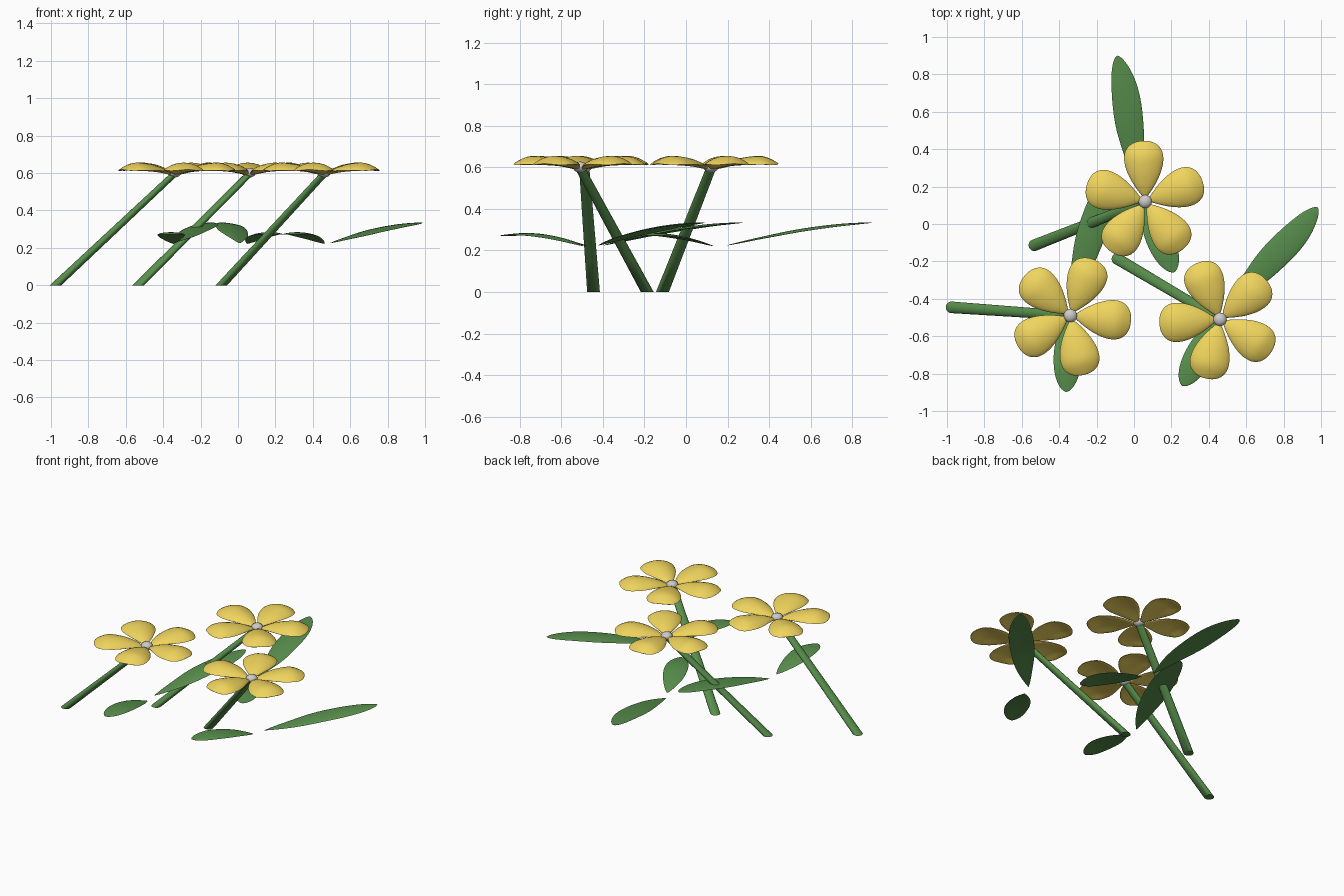
import bpy, bmesh, math
from mathutils import Vector, Matrix

if "Cube" in bpy.data.objects:
    bpy.data.objects.remove(bpy.data.objects["Cube"])


def material(name, rgb):
    m = bpy.data.materials.new(name)
    m.diffuse_color = (*rgb, 1)
    m.use_nodes = True
    m.node_tree.nodes["Principled BSDF"].inputs["Base Color"].default_value = m.diffuse_color
    return m


YELLOW = material("petal_yellow", (0.87, 0.66, 0.11))
GREEN = material("leaf_green", (0.10, 0.28, 0.075))


def skin(name, rings, mat, place):
    """Join a row of closed rings into a capped, smooth solid."""
    bm = bmesh.new()
    loops = [[bm.verts.new(p) for p in ring] for ring in rings]
    n = len(rings[0])
    for a, b in zip(loops, loops[1:]):
        for i in range(n):
            j = (i + 1) % n
            bm.faces.new((a[i], a[j], b[j], b[i]))
    bm.faces.new(loops[0][::-1])
    bm.faces.new(loops[-1])
    bmesh.ops.recalc_face_normals(bm, faces=bm.faces)
    me = bpy.data.meshes.new(name)
    bm.to_mesh(me)
    bm.free()
    ob = bpy.data.objects.new(name, me)
    bpy.context.collection.objects.link(ob)
    ob.matrix_world = place
    if mat:
        me.materials.append(mat)
    bpy.ops.object.select_all(action='DESELECT')
    ob.select_set(True)
    bpy.context.view_layer.objects.active = ob
    bpy.ops.object.shade_smooth_by_angle(angle=math.radians(50))
    return ob


def along(pts, t):
    """Catmull-Rom point on a path, t from 0 to 1."""
    p = [Vector(q) for q in pts]
    p = [2 * p[0] - p[1]] + p + [2 * p[-1] - p[-2]]
    s = t * (len(pts) - 1)
    i = min(int(s), len(pts) - 2)
    f = s - i
    a, b, c, d = p[i:i + 4]
    return 0.5 * (2 * b + (c - a) * f + (2 * a - 5 * b + 4 * c - d) * f * f
                  + (3 * b - a - 3 * c + d) * f ** 3)


def blade(name, path, half_w, half_t, droop, a, b, mat, place, steps=26, n=20):
    """Leaf or petal: lens cross-section swept along a path, width t^a (1-t)^b."""
    peak = a / (a + b)
    rings = []
    for k in range(steps + 1):
        t = 0.5 - 0.5 * math.cos(math.pi * (0.015 + 0.982 * k / steps))
        c = along(path, t)
        d = along(path, min(1, t + 0.01)) - along(path, max(0, t - 0.01))
        side = Vector((-d.y, d.x, 0)).normalized()
        w = (t / peak) ** a * ((1 - t) / (1 - peak)) ** b
        th = half_t * math.sqrt(4 * t * (1 - t))
        ring = []
        for i in range(n):
            u = 2 * math.pi * i / n
            z = th * math.sin(u) - droop * (w * math.cos(u)) ** 2
            ring.append(c + side * half_w * w * math.cos(u) + Vector((0, 0, z)))
        rings.append(ring)
    return skin(name, rings, mat, place)


def circle(c, r, n=20):
    return [Vector((c[0] + r * math.cos(2 * math.pi * i / n),
                    c[1] + r * math.sin(2 * math.pi * i / n), c[2])) for i in range(n)]


# Paths in the frame of one plant, flower centre at x = y = 0
PETAL = [(0.012, 0, 0.592), (0.09, 0, 0.618), (0.17, 0, 0.636), (0.25, 0, 0.642), (0.325, 0, 0.618)]
LONG_LEAF = [(-0.05, 0.08, 0.225), (-0.06, 0.25, 0.262), (-0.085, 0.42, 0.296),
             (-0.11, 0.6, 0.321), (-0.15, 0.78, 0.335)]
SHORT_LEAF = [(-0.01, 0.01, 0.222), (0.04, -0.12, 0.258), (0.10, -0.25, 0.278), (0.155, -0.378, 0.272)]
BASE = Vector((0.637 * math.cos(math.radians(201.5)), 0.637 * math.sin(math.radians(201.5)), 0))

for x, y, turn in [(0.06, 0.12, 0), (-0.34, -0.49, -25.5), (0.46, -0.51, -52)]:
    place = Matrix.Translation((x, y, 0)) @ Matrix.Rotation(math.radians(turn), 4, 'Z')

    # Leaning stem with level ends
    top = Vector((0, 0, 0.595))
    skin("stem", [circle(BASE.lerp(top, t), 0.031 - 0.006 * t)
                  for t in (0, 0.25, 0.5, 0.75, 1)], GREEN, place)

    # Five petals
    for k in range(5):
        blade("petal", PETAL, 0.105, 0.014, 0.028, 1.0, 0.45, YELLOW,
              place @ Matrix.Rotation(math.radians(92 + 72 * k), 4, 'Z'))

    # Flower centre
    skin("flower_centre", [circle((0, 0, 0.602 + 0.026 * math.sin(v)), 0.036 * math.cos(v))
                           for v in [math.radians(-85 + 17 * i) for i in range(11)]], None, place)

    # Leaves
    blade("long_leaf", LONG_LEAF, 0.077, 0.006, 0.006, 0.9, 0.62, GREEN, place)
    blade("short_leaf", SHORT_LEAF, 0.073, 0.006, 0.006, 0.85, 0.6, GREEN, place)
